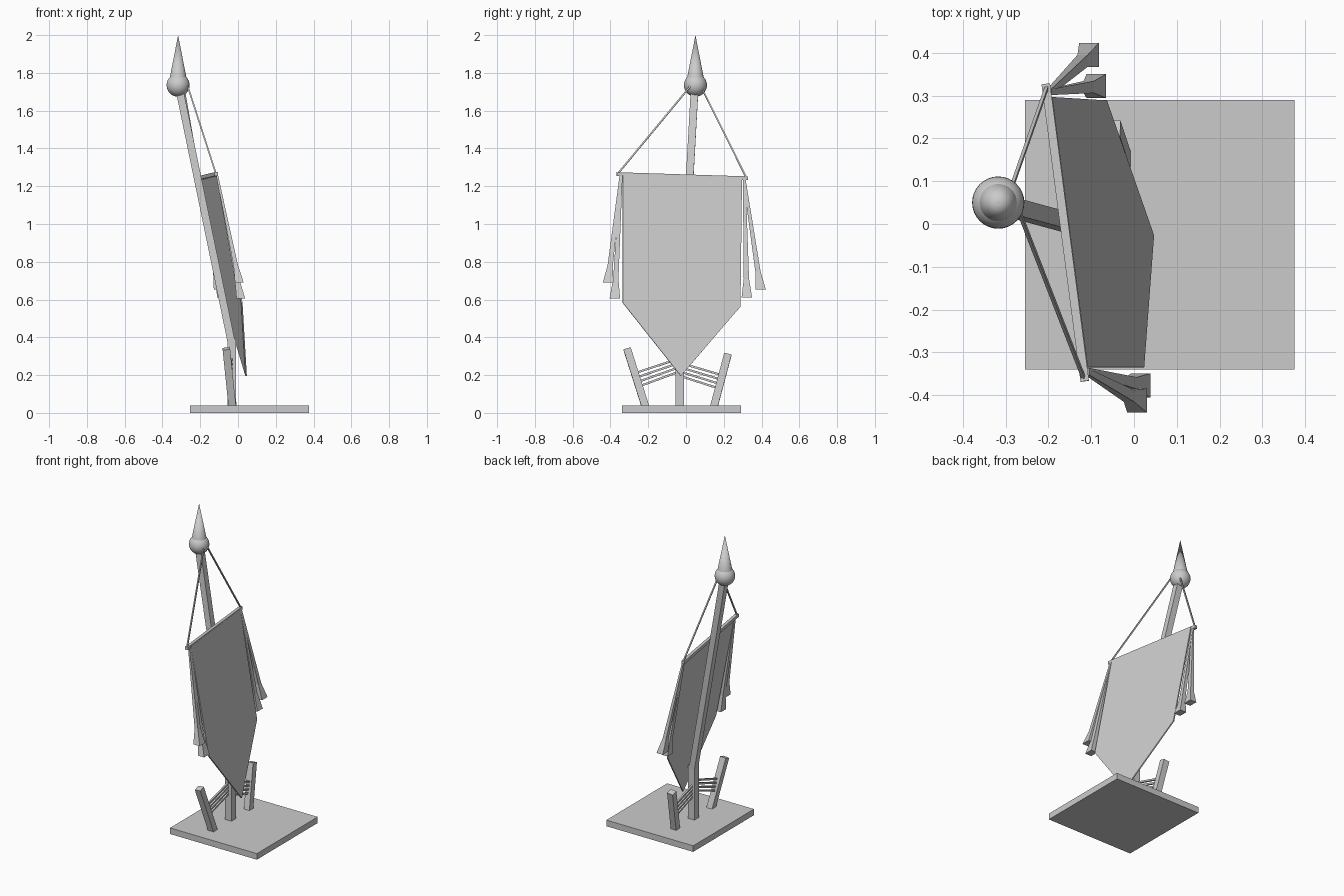
import bpy, bmesh
from mathutils import Vector

if "Cube" in bpy.data.objects:
    bpy.data.objects.remove(bpy.data.objects["Cube"])


def make(name, verts, faces):
    mesh = bpy.data.meshes.new(name)
    mesh.from_pydata(verts, [], faces)
    bm = bmesh.new()
    bm.from_mesh(mesh)
    bmesh.ops.recalc_face_normals(bm, faces=bm.faces)
    bm.to_mesh(mesh)
    bm.free()
    obj = bpy.data.objects.new(name, mesh)
    bpy.context.collection.objects.link(obj)
    return obj


def sweep(name, points, sizes, level=False):
    """Square-section solid through points; level keeps the sections horizontal."""
    pts = [Vector(p) for p in points]
    axis = (pts[-1] - pts[0]).normalized()
    ref = Vector((0, 0, 1)) if abs(axis.z) < 0.6 else Vector((0, 1, 0))
    u = axis.cross(ref).normalized()
    v = axis.cross(u)
    if level:
        u, v = Vector((1, 0, 0)), Vector((0, 1, 0))
    verts = []
    for p, (a, b) in zip(pts, sizes):
        verts += [p + u * a * i / 2 + v * b * j / 2
                  for i, j in ((-1, -1), (1, -1), (1, 1), (-1, 1))]
    n = len(pts)
    faces = [(0, 1, 2, 3), tuple(range(4 * n - 4, 4 * n))]
    for k in range(n - 1):
        for i in range(4):
            j = (i + 1) % 4
            faces.append((4 * k + i, 4 * k + j, 4 * k + 4 + j, 4 * k + 4 + i))
    return make(name, verts, faces)


def beam(name, p, q, w):
    return sweep(name, (p, q), ((w, w), (w, w)))


# Base slab
bpy.ops.mesh.primitive_cube_add(size=1, location=(0.06, -0.025, 0.02))
base = bpy.context.object
base.name = "base"
base.scale = (0.63, 0.63, 0.04)

# Upright stub and leaning pole
beam("pole_stub", (-0.032, -0.032, 0.03), (-0.032, -0.032, 0.39), 0.045)
beam("leaning_pole", (-0.032, -0.03, 0.36), (-0.312, 0.046, 1.72), 0.04)

# Finial ball and spike
bpy.ops.mesh.primitive_uv_sphere_add(segments=32, ring_count=16, radius=0.061,
                                     location=(-0.317, 0.05, 1.735))
bpy.context.object.name = "finial_ball"
bpy.ops.object.shade_smooth_by_angle()
bpy.ops.mesh.primitive_cone_add(vertices=32, radius1=0.045, radius2=0,
                                depth=0.23, location=(-0.317, 0.05, 1.885))
bpy.context.object.name = "finial_spike"
bpy.ops.object.shade_smooth_by_angle()

# Crossbar with its two hanging cords
left, right = Vector((-0.115, -0.367, 1.264)), Vector((-0.206, 0.327, 1.242))
beam("crossbar", left, right, 0.02)
beam("left_cord", (-0.267, 0.025, 1.732), (-0.118, -0.358, 1.27), 0.008)
beam("right_cord", (-0.285, 0.088, 1.71), (-0.204, 0.318, 1.248), 0.008)

# Banner sheet with a pointed lower edge
outline = [(-0.112, -0.335, 1.265), (0.02, -0.335, 0.583), (0.043, -0.027, 0.195),
           (-0.067, 0.288, 0.562), (-0.195, 0.296, 1.247)]
banner = make("banner", outline, [(0, 1, 2, 3, 4)])
solid = banner.modifiers.new("thickness", 'SOLIDIFY')
solid.thickness = 0.008
solid.offset = 0

# Flared streamers hanging from the crossbar ends
streamers = [("left", (-0.11, -0.345, 1.255), (0.007, -0.412, 0.69)),
             ("left", (-0.11, -0.343, 1.255), (0.015, -0.377, 0.605)),
             ("right", (-0.198, 0.308, 1.24), (-0.088, 0.322, 0.61)),
             ("right", (-0.198, 0.308, 1.24), (-0.105, 0.395, 0.653))]
for side, top, end in streamers:
    a, b = Vector(top), Vector(end)
    knee = a.lerp(b, 0.84)
    sweep(side + "_streamer", (a, knee, b),
          ((0.01, 0.014), (0.024, 0.028), (0.046, 0.056)), level=True)

# Leaning side stakes and the rails tying them to the stub
beam("left_stake", (-0.03, -0.214, 0.03), (-0.062, -0.312, 0.34), 0.04)
beam("right_stake", (-0.027, 0.147, 0.03), (-0.052, 0.222, 0.312), 0.04)
for k in range(4):
    drop = 0.023 * k
    beam("left_rail", (-0.045, -0.265 + 0.008 * k, 0.212 - drop),
         (-0.035, -0.035, 0.288 - drop), 0.011)
    beam("right_rail", (-0.04, 0.19 - 0.007 * k, 0.2 - drop),
         (-0.035, -0.03, 0.264 - drop), 0.011)
